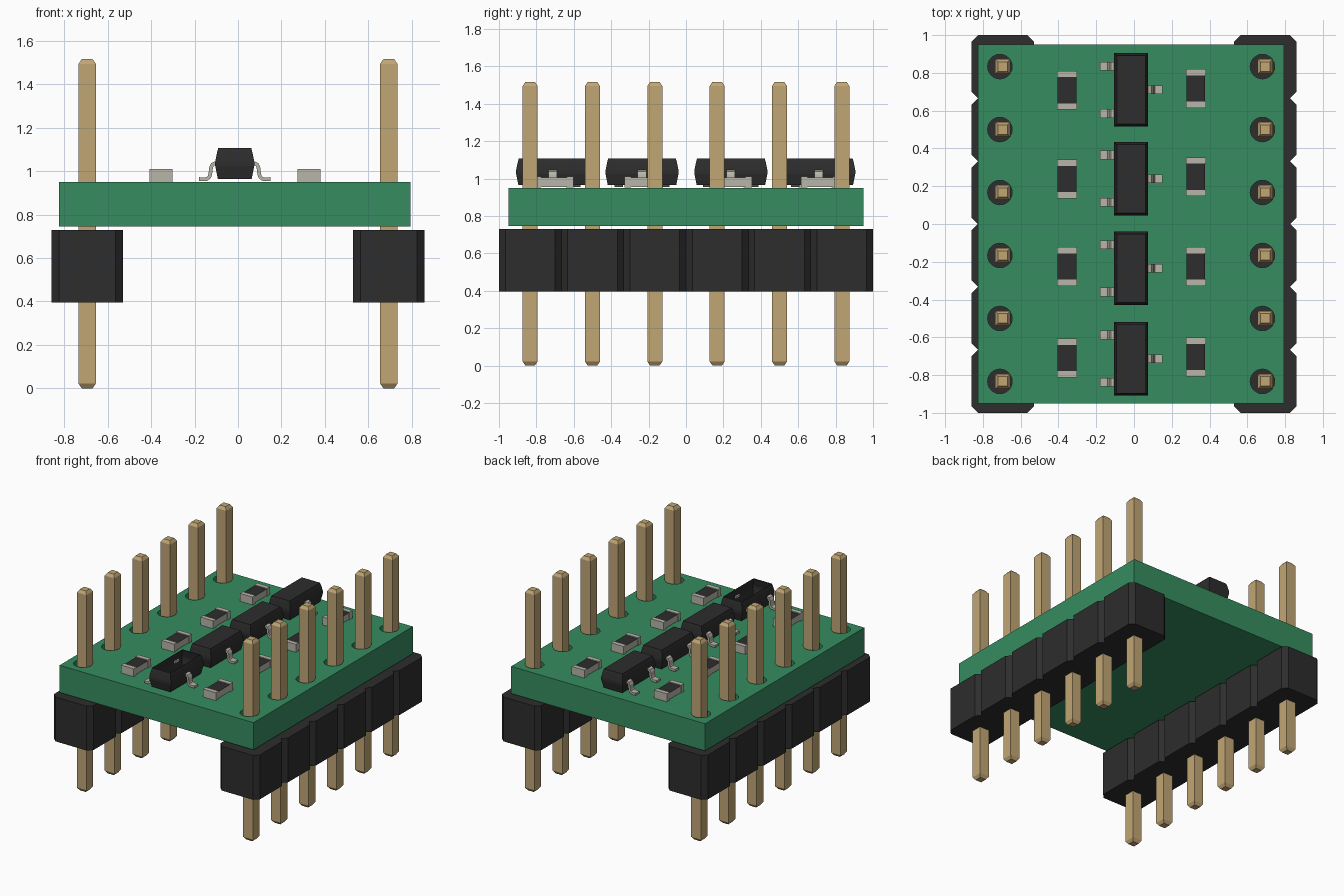
import bpy, bmesh
from mathutils import Matrix, Vector

cube = bpy.data.objects.get("Cube")
if cube:
    bpy.data.objects.remove(cube)


def material(name, rgb):
    m = bpy.data.materials.new(name)
    m.use_nodes = True
    m.diffuse_color = (*rgb, 1)
    m.node_tree.nodes["Principled BSDF"].inputs["Base Color"].default_value = (*rgb, 1)
    return m


GREEN = material("board green", (0.037, 0.265, 0.117))
BLACK = material("black plastic", (0.026, 0.026, 0.026))
GOLD = material("gold pin", (0.53, 0.38, 0.174))
TIN = material("tin grey", (0.485, 0.468, 0.402))


def finish(bm, name, *mats):
    mesh = bpy.data.meshes.new(name)
    bmesh.ops.recalc_face_normals(bm, faces=bm.faces)
    bm.to_mesh(mesh)
    bm.free()
    obj = bpy.data.objects.new(name, mesh)
    for m in mats:
        mesh.materials.append(m)
    bpy.context.collection.objects.link(obj)
    return obj


def add_box(bm, centre, size):
    mat = Matrix.Translation(centre) @ Matrix.Diagonal((*size, 1))
    verts = bmesh.ops.create_cube(bm, size=1, matrix=mat)["verts"]
    return {f for v in verts for f in v.link_faces}


def loft(bm, rings):
    """Skin matching closed loops of points and cap both ends; returns the caps."""
    loops = [[bm.verts.new(p) for p in ring] for ring in rings]
    n = len(loops[0])
    for a, b in zip(loops, loops[1:]):
        for i in range(n):
            j = (i + 1) % n
            bm.faces.new((a[i], a[j], b[j], b[i]))
    return bm.faces.new(loops[0][::-1]), bm.faces.new(loops[-1])


def rect(x, y, z, hx, hy, cut=0):
    """Rectangle outline, with corners cut off when asked."""
    pts = []
    for sx, sy in ((1, 1), (-1, 1), (-1, -1), (1, -1)):
        if cut:
            pair = [(x + sx * hx, y + sy * (hy - cut), z), (x + sx * (hx - cut), y + sy * hy, z)]
            pts += pair if sx * sy > 0 else pair[::-1]
        else:
            pts.append((x + sx * hx, y + sy * hy, z))
    return pts


PITCH = 1 / 3
ROWS = [(i - 2.5) * PITCH for i in range(6)]
PIN_X = 0.695
BOARD_X = -0.015
BOARD_TOP = 0.95

# Circuit board with drilled holes
bm = bmesh.new()
add_box(bm, (BOARD_X, 0, 0.8475), (1.62, 1.9, 0.205))
board = finish(bm, "circuit_board", GREEN)
bm = bmesh.new()
for side in (-1, 1):
    for y in ROWS:
        bmesh.ops.create_cone(bm, cap_ends=True, segments=24, radius1=0.065, radius2=0.065, depth=0.5,
                              matrix=Matrix.Translation((BOARD_X + side * PIN_X, y, 0.85)))
cutter = finish(bm, "hole_cutter", GREEN)
cutter.hide_render = True
cutter.hide_set(True)
cutter.display_type = 'WIRE'
drill = board.modifiers.new("drill", 'BOOLEAN')
drill.operation = 'DIFFERENCE'
drill.solver = 'EXACT'
drill.object = cutter
# Bake the drilling so the cutter can go
bpy.context.view_layer.update()
drilled = bpy.data.meshes.new_from_object(board.evaluated_get(bpy.context.evaluated_depsgraph_get()))
board.modifiers.clear()
board.data = drilled
bpy.data.objects.remove(cutter)

# Pin headers: a chamfered housing block and a tapered pin at each position
for side, label in ((-1, "right"), (1, "left")):
    housing, pins = bmesh.new(), bmesh.new()
    x = side * PIN_X
    for y in ROWS:
        loft(housing, [rect(x, y, z, 0.165, PITCH / 2, 0.034) for z in (0.395, 0.73)])
        loft(pins, [rect(x, y, z, h, h) for z, h in
                    ((0, 0.025), (0.022, 0.04), (1.495, 0.04), (1.517, 0.025))])
    finish(housing, label + "_header_housing", BLACK)
    finish(pins, label + "_header_pins", GOLD)

# Three-legged packages; the front one has an open top
LEAD_PATH = ((0.165, 0.964), (0.13, 0.964), (0.118, 0.972), (0.113, 0.985),
             (0.109, 1.018), (0.102, 1.032), (0.09, 1.037), (0.078, 1.037))
for i, y in enumerate((0.71, 0.24, -0.235, -0.713)):
    bm = bmesh.new()
    caps = loft(bm, [rect(BOARD_X, y, z, 0.09 - d, 0.195 - d) for z, d in
                     ((0.965, 0.012), (1.025, 0), (1.045, 0), (1.085, 0.008), (1.107, 0.014))])
    if i == 3:
        bm.faces.remove(caps[1])
    finish(bm, f"package_body_{i + 1}", BLACK)

    bm = bmesh.new()
    for side, dy in ((-1, -0.125), (-1, 0.125), (1, 0)):
        strip = [[bm.verts.new((BOARD_X + side * px, y + dy + w, pz)) for w in (-0.023, 0.023)]
                 for px, pz in LEAD_PATH]
        for a, b in zip(strip, strip[1:]):
            bm.faces.new((a[0], a[1], b[1], b[0]))
    leads = finish(bm, f"package_leads_{i + 1}", TIN)
    thick = leads.modifiers.new("thickness", 'SOLIDIFY')
    thick.thickness = 0.017
    thick.offset = 0

# Chip resistors: pale block with a dark top and two metal end caps
for label, x, centres in (("right", -0.355, (0.708, 0.238, -0.225, -0.71)),
                          ("left", 0.327, (0.718, 0.25, -0.225, -0.705))):
    for i, y in enumerate(centres):
        bm = bmesh.new()
        for f in add_box(bm, (x, y, BOARD_TOP + 0.03), (0.1, 0.15, 0.05)):
            f.normal_update()
            f.material_index = int(f.normal.z > 0.9)
        for s in (-1, 1):
            add_box(bm, (x, y + s * 0.086, BOARD_TOP + 0.031), (0.106, 0.034, 0.06))
        finish(bm, f"{label}_chip_resistor_{i + 1}", TIN, BLACK)
